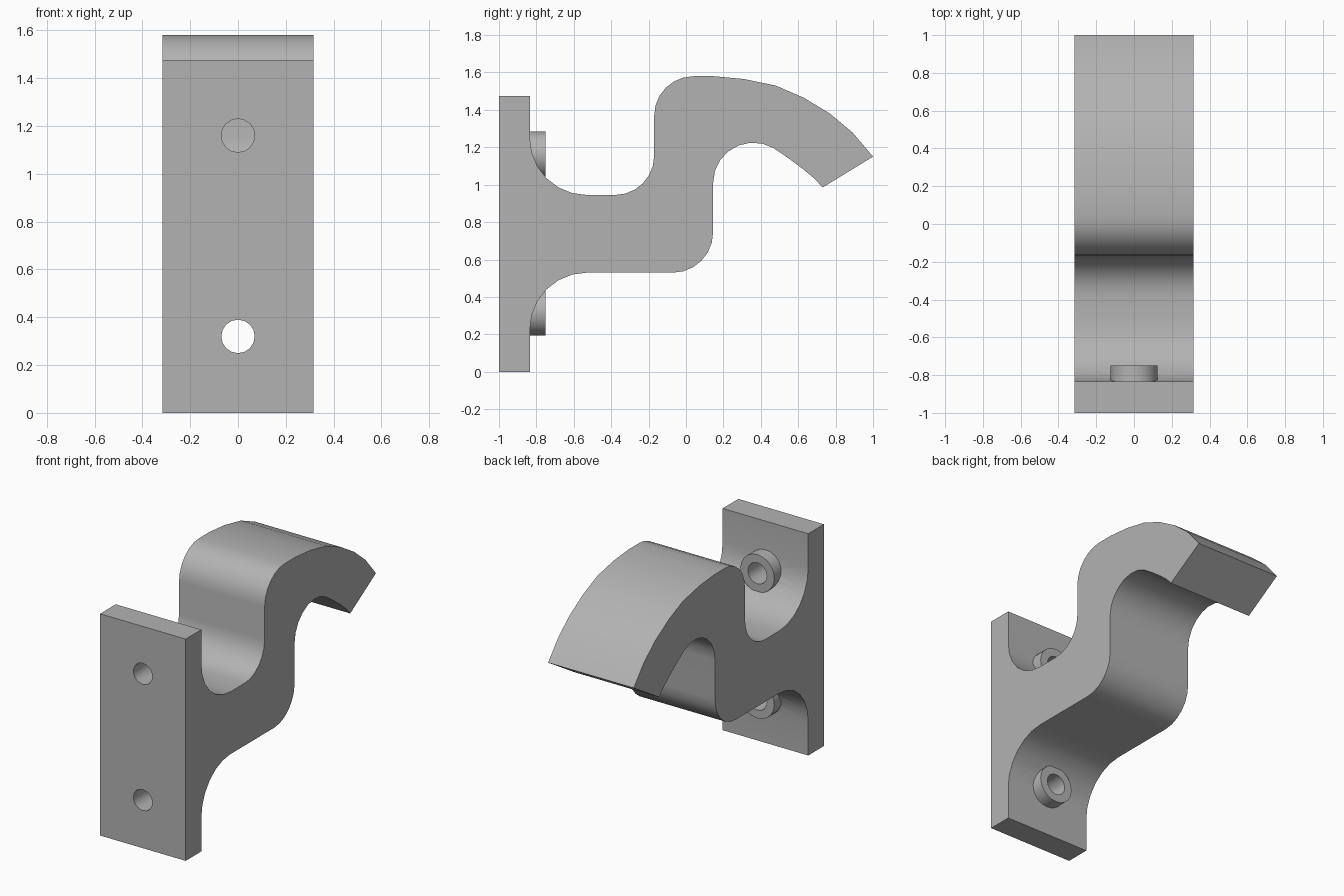
import bpy, bmesh, math
from mathutils import Matrix

if "Cube" in bpy.data.objects:
    bpy.data.objects.remove(bpy.data.objects["Cube"])

HALF_WIDTH = 0.315
HOLE_HEIGHTS = {"lower": 0.32, "upper": 1.16}

grey = bpy.data.materials.new("plain grey")
grey.use_nodes = True
grey.diffuse_color = (0.45, 0.45, 0.45, 1)
grey.node_tree.nodes["Principled BSDF"].inputs["Base Color"].default_value = grey.diffuse_color


def arc(cy, cz, r, start, end, steps=6):
    """Points on a circle in the side plane, angles in degrees."""
    angles = [math.radians(start + (end - start) * i / steps) for i in range(steps + 1)]
    return [(cy + r * math.cos(a), cz + r * math.sin(a)) for a in angles]


def make_object(name, bm):
    bmesh.ops.recalc_face_normals(bm, faces=bm.faces)
    mesh = bpy.data.meshes.new(name)
    bm.to_mesh(mesh)
    bm.free()
    obj = bpy.data.objects.new(name, mesh)
    bpy.context.collection.objects.link(obj)
    mesh.materials.append(grey)
    return obj


def cylinder(name, radius, y0, y1, z, sides):
    bm = bmesh.new()
    place = Matrix.Translation((0, (y0 + y1) / 2, z)) @ Matrix.Rotation(math.pi / 2, 4, "X")
    bmesh.ops.create_cone(bm, cap_ends=True, segments=sides, radius1=radius,
                          radius2=radius, depth=y1 - y0, matrix=place)
    return make_object(name, bm)


def cut(obj, cutter):
    mod = obj.modifiers.new("hole", "BOOLEAN")
    mod.operation, mod.solver, mod.object = "DIFFERENCE", "EXACT", cutter
    bpy.context.view_layer.objects.active = obj
    bpy.ops.object.modifier_apply(modifier=mod.name)


def smooth(obj):
    bpy.ops.object.select_all(action="DESELECT")
    obj.select_set(True)
    bpy.context.view_layer.objects.active = obj
    bpy.ops.object.shade_smooth_by_angle(angle=math.radians(30))


# Side profile: wall plate, arm, and hook
profile = [(-1, 0), (-0.835, 0)]
profile += arc(-0.53, 0.225, 0.305, 180, 90)            # lower fillet
profile += arc(-0.07, 0.745, 0.215, -90, 0)             # arm underside bend
profile += arc(0.36, 1.01, 0.215, 180, 60, 7)           # inside of hook
profile += [(0.55, 1.14), (0.63, 1.08), (0.69, 1.03), (0.73, 0.985)]
profile += [(1, 1.15), (0.89, 1.28), (0.77, 1.38), (0.63, 1.465),
            (0.48, 1.53), (0.31, 1.565), (0.15, 1.58)]  # outer hook sweep
profile += arc(0.04, 1.37, 0.21, 90, 180)               # top bend
profile += arc(-0.38, 1.155, 0.21, 0, -90)              # saddle, hook side
profile += arc(-0.53, 1.25, 0.305, -90, -180)           # saddle, plate side
profile += [(-0.835, 1.475), (-1, 1.475)]

bm = bmesh.new()
side = bm.faces.new([bm.verts.new((-HALF_WIDTH, y, z)) for y, z in profile])
sweep = bmesh.ops.extrude_face_region(bm, geom=[side], use_keep_orig=True)
bmesh.ops.translate(bm, vec=(2 * HALF_WIDTH, 0, 0),
                    verts=[v for v in sweep["geom"] if isinstance(v, bmesh.types.BMVert)])
bracket = make_object("bracket_body", bm)

# Screw bosses on the plate, with holes right through
for place, z in HOLE_HEIGHTS.items():
    boss = cylinder(place + "_screw_boss", 0.125, -0.86, -0.75, z, 20)
    cutter = cylinder("hole_cutter", 0.07, -1.1, -0.7, z, 16)
    cut(bracket, cutter)
    cut(boss, cutter)
    bpy.data.objects.remove(cutter)
    smooth(boss)
smooth(bracket)
